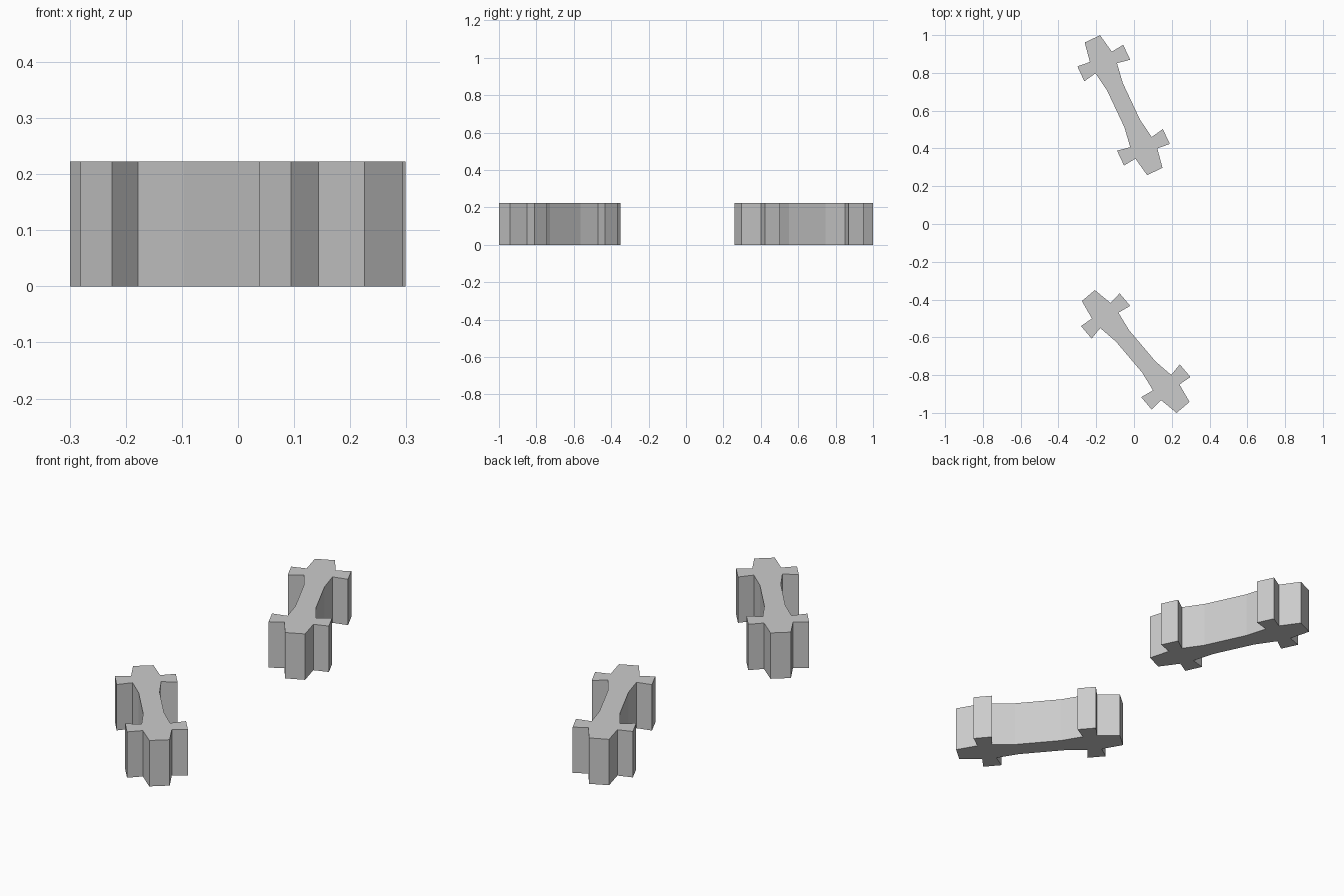
import bpy, bmesh
from mathutils import Matrix, Vector

if "Cube" in bpy.data.objects:
    bpy.data.objects.remove(bpy.data.objects["Cube"])

HEIGHT = 0.222

# One quarter of the outline: (across, along) from the end cap down to the waist
QUARTER = [(0.045, 0.388), (0.064, 0.283), (0.134, 0.290),
           (0.134, 0.203), (0.063, 0.216), (0.046, 0.108)]


def mirrored_outline():
    right = QUARTER + [(x, -y) for x, y in reversed(QUARTER)]
    return right + [(-x, y) for x, y in reversed(right)]


def add_link(name, centre, axis):
    """Extrude the outline upward, with its length along the given axis."""
    along = Vector(axis).normalized()
    across = Vector((along.y, -along.x))
    bm = bmesh.new()
    verts = []
    for s, t in mirrored_outline():
        p = Vector(centre) + across * s + along * t
        verts.append(bm.verts.new((p.x, p.y, 0)))
    base = bm.faces.new(verts)
    top = bmesh.ops.extrude_face_region(bm, geom=[base], use_keep_orig=True)
    moved = [g for g in top["geom"] if isinstance(g, bmesh.types.BMVert)]
    bmesh.ops.translate(bm, verts=moved, vec=(0, 0, HEIGHT))
    bmesh.ops.recalc_face_normals(bm, faces=bm.faces)
    mesh = bpy.data.meshes.new(name)
    bm.to_mesh(mesh)
    bm.free()
    obj = bpy.data.objects.new(name, mesh)
    bpy.context.collection.objects.link(obj)
    return obj


# Two identical bars with cross-shaped ends
add_link("back_bar", (-0.055, 0.629), (-0.426, 0.905))
add_link("front_bar", (0.009, -0.675), (-0.646, 0.763))
